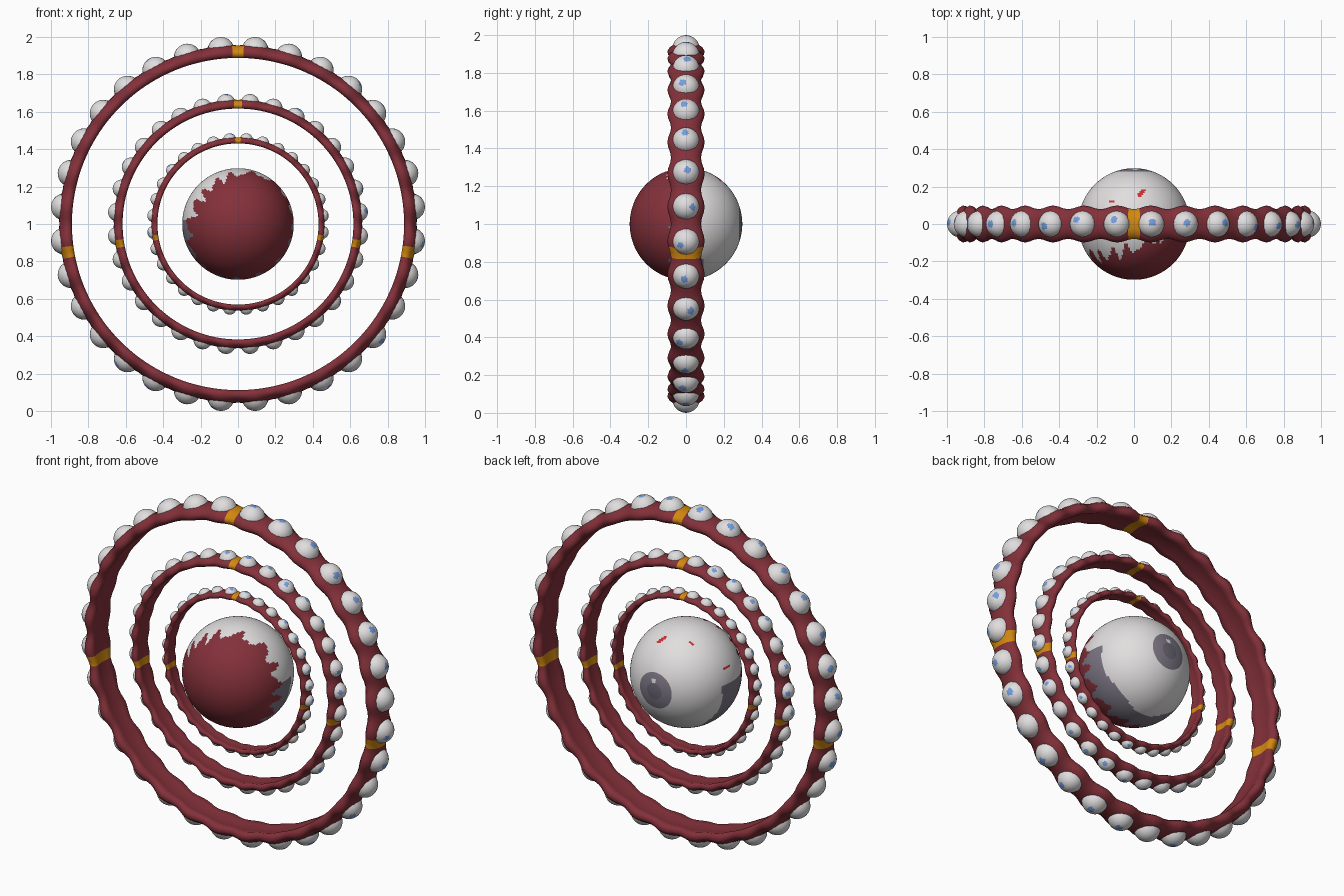
import bpy, bmesh, math, random
from mathutils import Vector, Matrix

if "Cube" in bpy.data.objects:
    bpy.data.objects.remove(bpy.data.objects["Cube"])

random.seed(4)
CENTRE = Vector((0, 0, 1))
EYES = 32
STEPS = 192


def material(name, rgb):
    m = bpy.data.materials.new(name)
    m.diffuse_color = (*rgb, 1)
    m.use_nodes = True
    m.node_tree.nodes["Principled BSDF"].inputs["Base Color"].default_value = m.diffuse_color
    return m


RED = material("dark red flesh", (0.23, 0.03, 0.042))
GOLD = material("gold band", (0.65, 0.25, 0.005))
WHITE = material("eye white", (0.75, 0.73, 0.73))
BLUE = material("blue pupil", (0.17, 0.34, 0.75))
GREY = material("violet grey", (0.20, 0.18, 0.23))
DARK = material("dark pupil grey", (0.14, 0.13, 0.17))
VEIN = material("bright red vein", (0.6, 0.03, 0.035))


def finish(bm, name, mats):
    bmesh.ops.recalc_face_normals(bm, faces=bm.faces)
    for f in bm.faces:
        f.smooth = True
    me = bpy.data.meshes.new(name)
    bm.to_mesh(me)
    bm.free()
    for m in mats:
        me.materials.append(m)
    ob = bpy.data.objects.new(name, me)
    bpy.context.collection.objects.link(ob)
    return ob


# half cross-section of a ring: (share of half width, radius), mirrored in y
HALF = [(0, .96), (.35, .958), (.65, .95), (.88, .935), (1, .918),
        (.95, .9), (.8, .888), (.5, .893), (0, .898)]
PROFILE = HALF + [(-u, r) for u, r in HALF[-2:0:-1]]


def ring(name, s):
    """Wavy flat ring that swells around each eye, with three gold bands."""
    bm = bmesh.new()
    loops = []
    for i in range(STEPS):
        a = math.tau * i / STEPS
        wave = -math.cos(EYES * a)
        w = .089 + .01 * wave
        loop = []
        for u, r in PROFILE:
            if r > .92:
                r += .005 * wave
            loop.append(bm.verts.new(CENTRE + s * Vector((r * math.sin(a), u * w, r * math.cos(a)))))
        loops.append(loop)
    n = len(PROFILE)
    for i in range(STEPS):
        deg = (i + .5) * 360 / STEPS
        band = min(abs(deg - b) for b in (0, 99.375, 260.625, 360)) < 1.9
        A, B = loops[i], loops[(i + 1) % STEPS]
        for j in range(n):
            k = (j + 1) % n
            f = bm.faces.new((A[j], A[k], B[k], B[j]))
            f.material_index = int(band)
    finish(bm, name, [RED, GOLD])


def ring_eyes(name, s):
    """Domed eyes set into the outside of a ring, each looking its own way."""
    bm = bmesh.new()
    seg, rows, rad = 20, 10, .072
    for e in range(EYES):
        a = math.tau * (e + .5) / EYES
        out = Vector((math.sin(a), 0, math.cos(a)))
        side = Vector((math.cos(a), 0, -math.sin(a)))
        c = out * .932
        turn, tilt = random.uniform(0, math.tau), random.uniform(.05, .6)
        look = (out * math.cos(tilt) + math.sin(tilt) *
                (side * math.cos(turn) + Vector((0, math.sin(turn), 0))))

        def point(th, ph):
            d = out * math.cos(th) + math.sin(th) * (side * math.cos(ph) + Vector((0, math.sin(ph), 0)))
            return bm.verts.new(CENTRE + s * (c + d * rad))
        top = point(0, 0)
        grid = [[point(math.radians(75) * i / rows, math.tau * j / seg) for j in range(seg)]
                for i in range(1, rows + 1)]
        faces = []
        for j in range(seg):
            k = (j + 1) % seg
            faces.append(bm.faces.new((top, grid[0][j], grid[0][k])))
            for p, q in zip(grid, grid[1:]):
                faces.append(bm.faces.new((p[j], q[j], q[k], p[k])))
        for f in faces:
            d = (f.calc_center_median() - CENTRE - c * s).normalized()
            f.material_index = int(d.dot(look) > math.cos(.27))
    finish(bm, name, [WHITE, BLUE])


for label, s in (("outer", 1.0), ("middle", .695), ("inner", .485)):
    ring(label + "_ring", s)
    ring_eyes(label + "_ring_eyes", s)


def near_line(d, a, b, width):
    a, b = Vector(a), Vector(b)
    t = max(0, min(1, (d - a).dot(b - a) / (b - a).length_squared))
    return (d - a.lerp(b, t)).length < width


def eyeball_colour(d):
    # iris, pupil and glint on the back pole
    if (d - Vector((.02, .98, .2))).length < .05:
        return 0
    if d.y > math.cos(.17):
        return 3
    if d.y > math.cos(.345):
        return 2
    # ragged flesh over the front, drawn back at the upper left
    ph = math.atan2(d.z, d.x)
    edge = -.17 - .4 * max(0, math.cos(ph - math.radians(140)))
    edge += .11 * math.sin(17 * ph + 1.2 * math.sin(3 * ph) + 3 * d.y) + .05 * math.sin(29 * ph + 1)
    if d.y < edge:
        return 1
    # fine veins
    if near_line(d, (.1, .52, .85), (.18, .6, .78), .035) or \
       near_line(d, (-.93, -.02, .37), (-.9, .25, .33), .018) or \
       near_line(d, (-.45, .4, .8), (-.3, .42, .86), .015):
        return 4
    # grey underside next to the flesh
    if d.z < .08 and d.y < .27 + .05 * math.sin(5 * ph):
        return 2
    return 0


# central eyeball
bm = bmesh.new()
bmesh.ops.create_uvsphere(bm, u_segments=160, v_segments=80, radius=.298)
bmesh.ops.rotate(bm, verts=bm.verts, cent=(0, 0, 0), matrix=Matrix.Rotation(math.radians(-90), 3, 'X'))
for f in bm.faces:
    f.material_index = eyeball_colour(f.calc_center_median().normalized())
bmesh.ops.translate(bm, verts=bm.verts, vec=CENTRE)
finish(bm, "central_eyeball", [WHITE, RED, GREY, DARK, VEIN])
